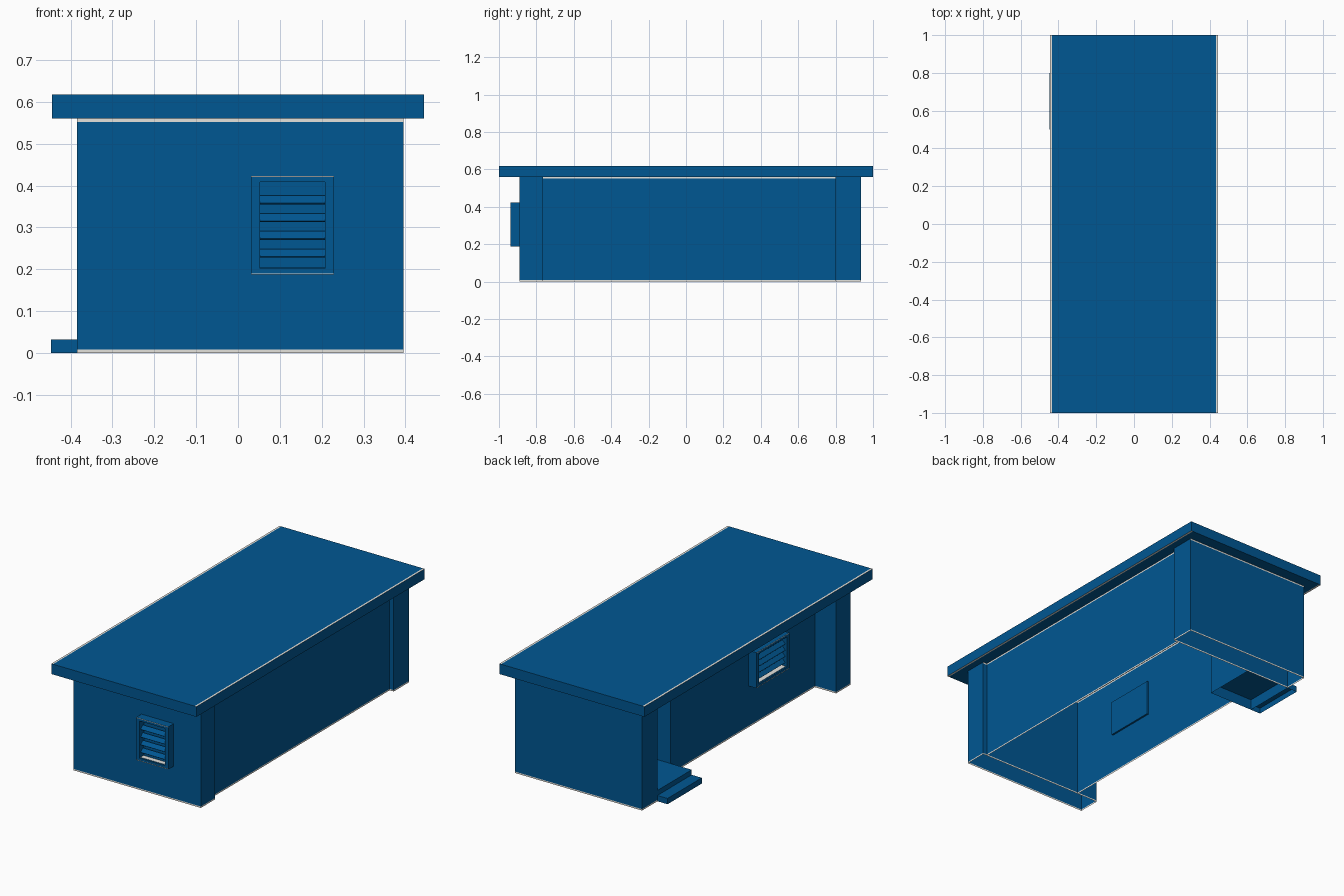
import bpy, bmesh, math
from mathutils import Matrix, Vector

if "Cube" in bpy.data.objects:
    bpy.data.objects.remove(bpy.data.objects["Cube"])


def material(name, rgb):
    m = bpy.data.materials.new(name)
    m.diffuse_color = (*rgb, 1)
    m.use_nodes = True
    m.node_tree.nodes["Principled BSDF"].inputs["Base Color"].default_value = m.diffuse_color
    return m


BLUE = material("blue paint", (0.0, 0.095, 0.29))
PALE = material("pale trim", (0.78, 0.77, 0.73))
AXES = {"x": Vector((1, 0, 0)), "y": Vector((0, 1, 0)), "z": Vector((0, 0, 1))}


def box(name, x, y, z, skip=(), cuts=(), pale=None, matrix=None):
    """Box from ranges; skip drops sides such as '-z'; pale(centre, normal) picks trim faces."""
    bm = bmesh.new()
    bmesh.ops.create_cube(bm, size=1)
    for v in bm.verts:
        v.co = Vector([r[0] + (c + 0.5) * (r[1] - r[0]) for r, c in zip((x, y, z), v.co)])
    bm.normal_update()
    drop = []
    for s in skip:
        d = AXES[s[1]] * (-1 if s[0] == "-" else 1)
        drop += [f for f in bm.faces if f.normal.dot(d) > 0.9]
    if drop:
        bmesh.ops.delete(bm, geom=drop, context="FACES")
    for axis, value in cuts:
        bmesh.ops.bisect_plane(bm, geom=bm.verts[:] + bm.edges[:] + bm.faces[:],
                               plane_co=AXES[axis] * value, plane_no=AXES[axis])
    bm.normal_update()
    for f in bm.faces:
        f.material_index = int(bool(pale and pale(f.calc_center_median(), f.normal)))
    if matrix:
        bm.transform(matrix)
    me = bpy.data.meshes.new(name)
    bm.to_mesh(me)
    bm.free()
    me.materials.append(BLUE)
    me.materials.append(PALE)
    ob = bpy.data.objects.new(name, me)
    bpy.context.collection.objects.link(ob)
    return ob


H = 0.56      # wall height
B = 0.008     # pale band along the wall edges
bands = [("z", B), ("z", H - B)]


def block_band(c, n):
    # end blocks: base all round, top only on the end faces
    return c.z < B or (c.z > H - B and abs(n.y) > 0.5)


def wall_band(c, n):
    return c.z < B or c.z > H - B


# Roof slab with pale strips along the long edges
box("roof", (-0.445, 0.445), (-1, 1), (H, 0.617),
    cuts=[("x", -0.434), ("x", 0.434)],
    pale=lambda c, n: abs(n.z) > 0.5 and abs(c.x) > 0.434)

# End blocks, open underneath
box("front_block", (-0.385, 0.395), (-0.89, -0.765), (0, H), ("-z", "+z"), bands, block_band)
box("back_block", (-0.385, 0.395), (0.80, 0.935), (0, H), ("-z", "+z"), bands, block_band)

# Recessed long walls between the end blocks
side = ("-z", "+z", "-y", "+y")
box("right_wall", (0.36, 0.37), (-0.765, 0.80), (0, H), side + ("-x",), bands, wall_band)
box("left_wall", (-0.255, -0.245), (-0.765, 0.50), (0, H), side + ("+x",), bands, wall_band)

# Entrance alcove: cheek wall and door
box("alcove_cheek", (-0.255, -0.11), (0.49, 0.50), (0, H), ("-z", "+z", "-x", "+x", "-y"))
box("door", (-0.11, -0.10), (0.50, 0.80), (0, H), side + ("+x",))

# Entrance steps, open underneath
box("upper_step", (-0.385, -0.11), (0.50, 0.80), (0, 0.06), ("-z",))
box("lower_step", (-0.447, -0.385), (0.50, 0.80), (0, 0.032), ("-z",))


def louver(name, place, w, z0, z1):
    """Louvred vent facing local -y, centred on local x = 0."""
    t, out = 0.021, -0.047
    h = w / 2
    e = 0.003
    # frame
    for side_name, s in (("left", -1), ("right", 1)):
        xs = sorted((s * h, s * (h - t)))
        box(f"{name}_{side_name}_jamb", xs, (out, 0), (z0, z1), matrix=place)
    for part, za, zb in (("sill", z0, z0 + 0.015), ("head", z1 - 0.015, z1)):
        box(f"{name}_{part}", (-h + t, h - t), (out, 0), (za, zb), ("-x", "+x"),
            matrix=place)
    # pale lines at the top and bottom edges
    for part, za, zb in (("lower_line", z0, z0 + e), ("upper_line", z1 - e, z1)):
        box(f"{name}_{part}", (-h, h), (out - 0.001, out), (za, zb),
            pale=lambda c, n: True, matrix=place)
    # back panel and pale ledge inside the frame
    box(f"{name}_panel", (-h, h), (-0.008, 0.01), (z0, z1), matrix=place)
    box(f"{name}_ledge", (-h + t, h - t), (out + 0.008, -0.012), (z0 + 0.015, z0 + 0.017),
        pale=lambda c, n: n.z > 0.5, matrix=place)
    # tilted slats
    n = 4
    pitch = (z1 - z0 - 0.03) / (n + 0.85)
    for i in range(n):
        zc = z0 + 0.015 + pitch * (i + 0.85)
        tilt = Matrix.Translation((0, -0.026, zc)) @ Matrix.Rotation(math.radians(45), 4, "X")
        box(f"{name}_slat_{i + 1}", (-h + t, h - t), (-0.013, 0.013), (-0.002, 0.002),
            matrix=place @ tilt)


louver("front_vent", Matrix.Translation((0.13, -0.89, 0)), 0.198, 0.187, 0.423)
louver("left_vent", Matrix.Translation((-0.255, -0.33, 0)) @ Matrix.Rotation(-math.pi / 2, 4, "Z"),
       0.29, 0.228, 0.425)
